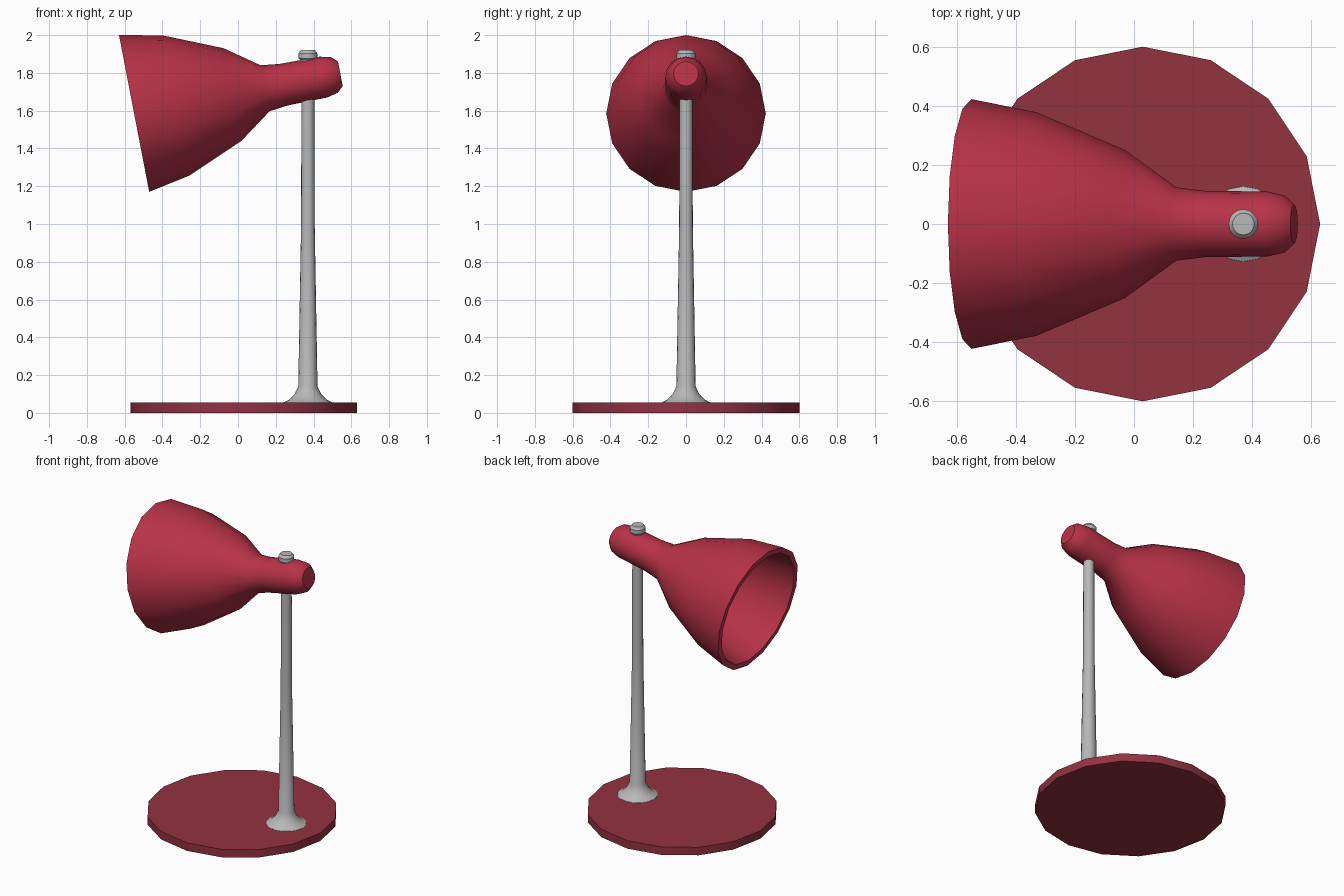
import bpy, bmesh, math

if "Cube" in bpy.data.objects:
    bpy.data.objects.remove(bpy.data.objects["Cube"])


def material(name, color):
    m = bpy.data.materials.new(name)
    m.diffuse_color = (*color, 1)
    m.use_nodes = True
    m.node_tree.nodes["Principled BSDF"].inputs["Base Color"].default_value = m.diffuse_color
    return m


def lathe(name, profile, mat, loc, tilt=0.0, sides=16):
    """Spin a (radius, height) profile around z; both ends are capped."""
    bm = bmesh.new()
    rings = []
    for r, h in profile:
        rings.append([bm.verts.new((r * math.cos(2 * math.pi * i / sides),
                                    r * math.sin(2 * math.pi * i / sides), h))
                      for i in range(sides)])
    for a, b in zip(rings, rings[1:]):
        for i in range(sides):
            j = (i + 1) % sides
            bm.faces.new((a[i], a[j], b[j], b[i]))
    bm.faces.new(rings[0])
    bm.faces.new(rings[-1])
    bmesh.ops.recalc_face_normals(bm, faces=bm.faces)
    mesh = bpy.data.meshes.new(name)
    bm.to_mesh(mesh)
    bm.free()
    mesh.materials.append(mat)
    obj = bpy.data.objects.new(name, mesh)
    bpy.context.collection.objects.link(obj)
    obj.location = loc
    obj.rotation_euler = (0, tilt, 0)
    bpy.ops.object.select_all(action='DESELECT')
    obj.select_set(True)
    bpy.context.view_layer.objects.active = obj
    bpy.ops.object.shade_smooth_by_angle(angle=math.radians(36))
    return obj


shade_red = material("shade red", (0.48, 0.032, 0.064))
base_red = material("base dark red", (0.29, 0.032, 0.051))
steel = material("grey metal", (0.48, 0.48, 0.48))

# Round base plate
lathe("base", [(0.6, 0), (0.6, 0.055)], base_red, (0.03, 0, 0))

# Tapered stem with a flared foot, running up into the lamp neck
lathe("stem", [(0.13, 0.05), (0.127, 0.056), (0.1, 0.07), (0.07, 0.1),
               (0.051, 0.14), (0.036, 1.0), (0.034, 1.75)],
      steel, (0.37, 0, 0))

# Fixing knob on top of the neck
lathe("knob", [(0.043, 1.8), (0.043, 1.87), (0.05, 1.877), (0.05, 1.903),
               (0.037, 1.92)], steel, (0.37, 0, 0))

# Hollow bell shade and rounded neck: inside first, round the rim, then outside
shade_profile = [(0.085, 0.7), (0.215, 0.527), (0.342, 0.225), (0.385, 0.0),
                 (0.4225, 0.0), (0.378, 0.225), (0.25, 0.53), (0.124, 0.706),
                 (0.112, 0.806), (0.11, 1.02), (0.096, 1.08), (0.066, 1.112)]
lathe("lamp_shade", shade_profile, shade_red, (-0.55, 0, 1.585),
      tilt=math.radians(79.1))
